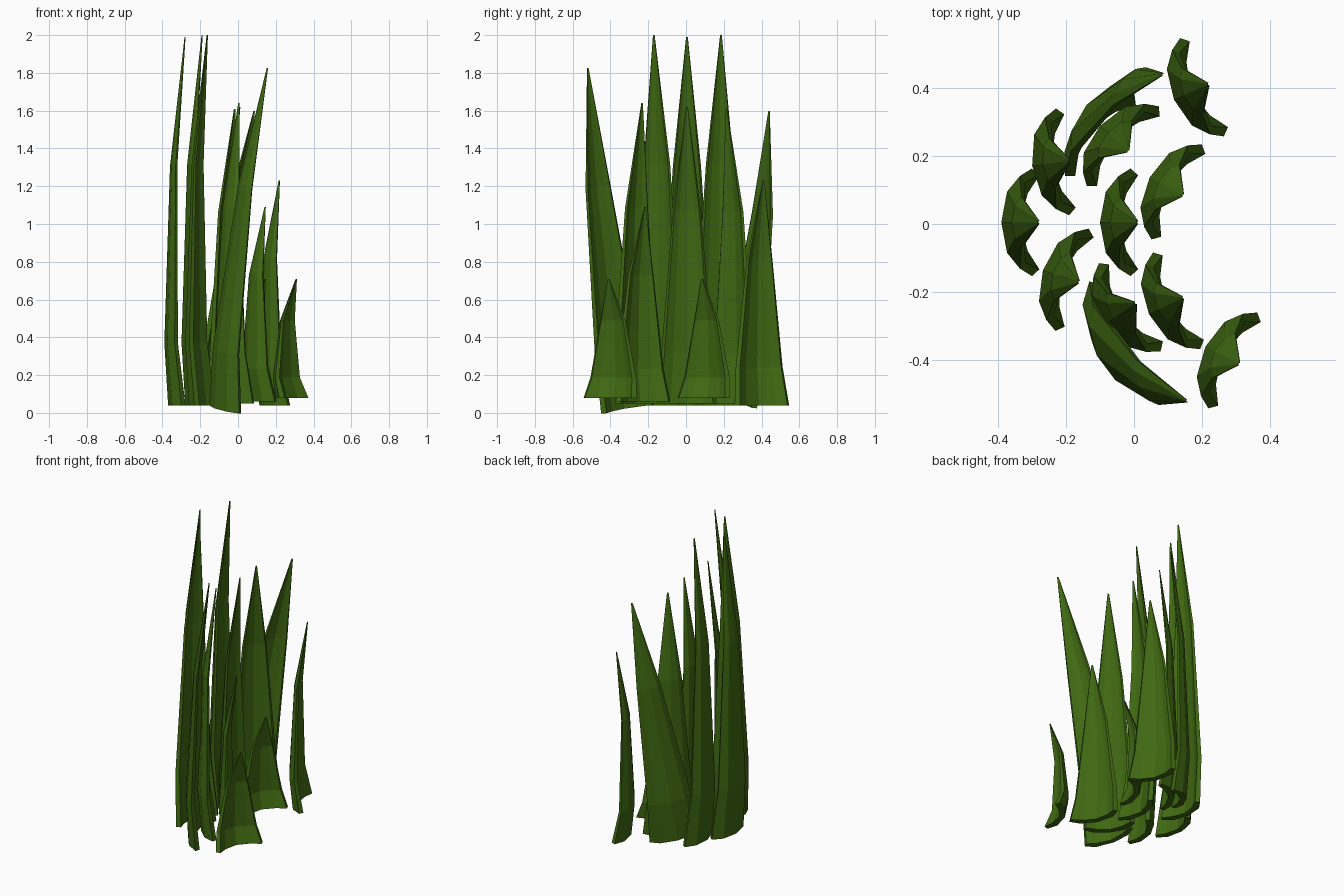
import bpy, bmesh
from math import radians
from mathutils import Matrix

if "Cube" in bpy.data.objects:
    bpy.data.objects.remove(bpy.data.objects["Cube"])

green = bpy.data.materials.new("grass_green")
green.diffuse_color = (0.05, 0.14, 0.006, 1)
green.use_nodes = True
green.node_tree.nodes["Principled BSDF"].inputs["Base Color"].default_value = green.diffuse_color

# Half of the chevron cross-section (depth, half width), outer face then inner face
OUTER = [(0.0, 0.0), (0.022, 0.105), (0.07, 0.158)]
INNER = [(0.092, 0.138), (0.058, 0.085), (0.035, 0.0)]
half = OUTER + INNER
SECTION = half + [(u, -v) for u, v in reversed(half[1:-1])]

# Rings up the blade: height fraction, spine offset from the tip, depth scale, width scale
RINGS = [(0.0, -0.09, 1.0, 1.0),
         (0.17, -0.11, 0.78, 0.86),
         (0.65, -0.08, 0.42, 0.47),
         (1.0, -0.003, 0.06, 0.03)]


def blade(name, x, y, bottom, top, turn, side_lean=0, front_lean=0):
    bm = bmesh.new()
    rings = []
    for f, spine, depth, width in RINGS:
        rings.append([bm.verts.new((spine + u * depth, v * width, f * (top - bottom)))
                      for u, v in SECTION])
    n = len(SECTION)
    for a, b in zip(rings, rings[1:]):
        for i in range(n):
            j = (i + 1) % n
            bm.faces.new((a[i], a[j], b[j], b[i]))
    bm.faces.new(rings[0])
    bm.faces.new(rings[-1])
    bm.transform(Matrix.Translation((x, y, bottom))
                 @ Matrix.Rotation(radians(turn), 4, 'Z')
                 @ Matrix.Rotation(radians(side_lean), 4, 'X')
                 @ Matrix.Rotation(radians(front_lean), 4, 'Y'))
    bmesh.ops.recalc_face_normals(bm, faces=bm.faces)
    mesh = bpy.data.meshes.new(name)
    bm.to_mesh(mesh)
    bm.free()
    mesh.materials.append(green)
    bpy.context.collection.objects.link(bpy.data.objects.new(name, mesh))


# Tall back row
blade("tall_blade_middle", -0.28, 0.005, 0.04, 1.99, 0)
blade("tall_blade_left", -0.19, 0.185, 0.04, 2.0, 7)
blade("tall_blade_right", -0.163, -0.17, 0.04, 2.0, -18)

# Middle row
blade("mid_blade_middle", 0.01, 0.005, 0.05, 1.62, 0)
blade("mid_blade_left", -0.018, 0.215, 0.05, 1.61, -42)
blade("mid_blade_right", 0.004, -0.233, 0.05, 1.64, 35)

# Outer blades leaning sideways
blade("leaning_blade_left", -0.085, 0.245, 0.05, 1.62, -41, -9.5)
blade("leaning_blade_right", -0.045, -0.30, 0.02, 1.85, 26, 9, 2.6)

# Short front row
blade("short_blade_left", 0.143, 0.085, 0.08, 0.71, -28)
blade("short_blade_right", 0.308, -0.41, 0.08, 0.71, -27)
blade("front_blade_right", 0.143, -0.217, 0.06, 1.09, 26)
blade("front_blade_left", 0.218, 0.41, 0.04, 1.23, 24)
